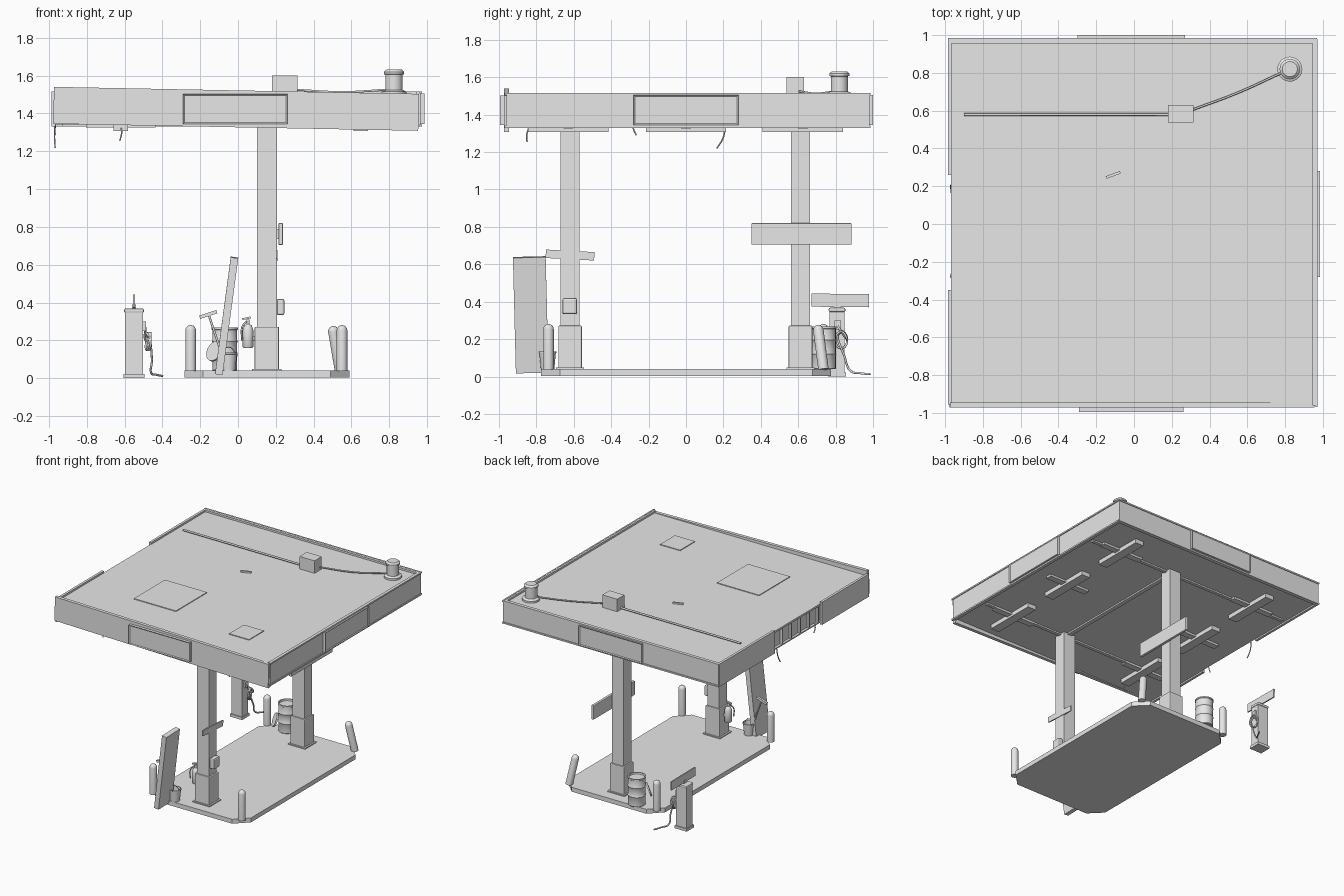
import bpy, bmesh, math
from mathutils import Vector, Matrix

if "Cube" in bpy.data.objects:
    bpy.data.objects.remove(bpy.data.objects["Cube"])

GREY = bpy.data.materials.new("painted grey")
GREY.diffuse_color = (0.8, 0.8, 0.8, 1)
GREY.use_nodes = True
GREY.node_tree.nodes["Principled BSDF"].inputs["Base Color"].default_value = GREY.diffuse_color


def finish(name, bm, smooth=False):
    me = bpy.data.meshes.new(name)
    bmesh.ops.recalc_face_normals(bm, faces=bm.faces)
    bm.to_mesh(me)
    bm.free()
    me.materials.append(GREY)
    ob = bpy.data.objects.new(name, me)
    bpy.context.collection.objects.link(ob)
    if smooth:
        bpy.ops.object.select_all(action='DESELECT')
        ob.select_set(True)
        bpy.context.view_layer.objects.active = ob
        bpy.ops.object.shade_smooth_by_angle(angle=math.radians(40))
    return ob


def box(name, x, y, z, rot=None, bevel=0.0):
    """Box from (min, max) ranges, optionally turned (axis, degrees) about its centre."""
    bm = bmesh.new()
    size = Vector((x[1] - x[0], y[1] - y[0], z[1] - z[0]))
    mid = Vector((x[0] + x[1], y[0] + y[1], z[0] + z[1])) / 2
    r = Matrix.Rotation(math.radians(rot[1]), 4, rot[0]) if rot else Matrix()
    bmesh.ops.create_cube(bm, size=1, matrix=Matrix.Translation(mid) @ r @ Matrix.Diagonal(size.to_4d()))
    if bevel:
        bmesh.ops.bevel(bm, geom=bm.edges[:], offset=bevel, segments=2, profile=0.5, affect='EDGES')
    return finish(name, bm)


def lathe(name, base, profile, axis=(0, 0, 1), sides=24):
    """Turned solid from (radius, height) points, standing on base along axis."""
    bm = bmesh.new()
    m = Matrix.Translation(base) @ Vector((0, 0, 1)).rotation_difference(Vector(axis)).to_matrix().to_4x4()
    rings = []
    for r, h in profile:
        rings.append([bm.verts.new(m @ Vector((r * math.cos(a), r * math.sin(a), h)))
                      for a in (2 * math.pi * i / sides for i in range(sides))])
    for a, b in zip(rings, rings[1:]):
        for i in range(sides):
            j = (i + 1) % sides
            bm.faces.new((a[i], a[j], b[j], b[i]))
    bm.faces.new(rings[0])
    bm.faces.new(rings[-1])
    return finish(name, bm, True)


def tube(name, pts, r, curved=True):
    cu = bpy.data.curves.new(name, 'CURVE')
    cu.dimensions = '3D'
    cu.bevel_depth, cu.bevel_resolution, cu.use_fill_caps = r, 1, True
    if curved:
        sp = cu.splines.new('BEZIER')
        sp.bezier_points.add(len(pts) - 1)
        for p, c in zip(sp.bezier_points, pts):
            p.co, p.handle_left_type, p.handle_right_type = c, 'AUTO', 'AUTO'
        sp.resolution_u = 5
    else:
        sp = cu.splines.new('POLY')
        sp.points.add(len(pts) - 1)
        for p, c in zip(sp.points, pts):
            p.co = (*c, 1)
    cu.materials.append(GREY)
    bpy.context.collection.objects.link(bpy.data.objects.new(name, cu))


def sign(name, x, y, z, normal):
    """Panel with a raised frame around a recessed face on its outer side."""
    ob = box(name, x, y, z)
    bm = bmesh.new()
    bm.from_mesh(ob.data)
    f = max(bm.faces, key=lambda f: f.normal.dot(Vector(normal)))
    bmesh.ops.inset_region(bm, faces=[f], thickness=0.01)
    bmesh.ops.translate(bm, verts=f.verts[:], vec=-0.006 * Vector(normal))
    bm.to_mesh(ob.data)
    bm.free()


# Kerbed island with chamfered corners
bm = bmesh.new()
cx, hx, hy, c = 0.153, 0.437, 0.775, 0.1
outline = [(hx - c, -hy), (hx, c - hy), (hx, hy - c), (hx - c, hy),
           (c - hx, hy), (-hx, hy - c), (-hx, c - hy), (c - hx, -hy)]
face = bm.faces.new([bm.verts.new((cx + x, y, 0.004)) for x, y in outline])
top = bmesh.ops.extrude_face_region(bm, geom=[face])
bmesh.ops.translate(bm, verts=[v for v in top['geom'] if isinstance(v, bmesh.types.BMVert)], vec=(0, 0, 0.036))
finish("island", bm)

# Columns with foot plates and sleeves
for n, y in (("front", -0.62), ("back", 0.612)):
    box(n + "_column", (0.1, 0.205), (y - 0.05, y + 0.05), (0.04, 1.34))
    box(n + "_column_sleeve", (0.088, 0.217), (y - 0.063, y + 0.063), (0.04, 0.272), bevel=0.006)
    box(n + "_column_foot", (0.075, 0.23), (y - 0.075, y + 0.075), (0.038, 0.048))

# Canopy deck, soffit and inner walls
box("roof_deck", (-0.97, 0.955), (-0.955, 0.965), (1.485, 1.5))
box("soffit", (-0.965, 0.955), (-0.955, 0.965), (1.342, 1.352))
box("inner_wall", (-0.945, -0.935), (-0.95, 0.96), (1.35, 1.487))
for i in range(6):
    y = -0.33 + i * 0.115
    box("wall_rib", (-0.965, -0.94), (y - 0.006, y + 0.006), (1.35, 1.487))

# Fascias: front one hangs crooked, left one has a missing stretch
box("front_fascia", (-0.975, 0.955), (-0.972, -0.945), (1.327, 1.522), rot=('Y', 1.1))
box("back_fascia", (-0.98, 0.965), (0.955, 0.98), (1.33, 1.515))
box("right_fascia", (0.945, 0.965), (-0.96, 0.975), (1.33, 1.515))
box("left_fascia_back", (-0.985, -0.965), (0.26, 0.975), (1.33, 1.515))
box("left_fascia_front", (-0.985, -0.965), (-0.955, -0.35), (1.33, 1.515))
for z in (1.33, 1.505):
    box("back_trim", (-0.985, 0.97), (0.975, 0.986), (z, z + 0.012))
    box("right_trim", (0.96, 0.972), (-0.97, 0.98), (z, z + 0.012))
sign("front_sign", (-0.29, 0.262), (-0.995, -0.965), (1.345, 1.503), (0, -1, 0))
sign("back_sign", (-0.3, 0.27), (0.975, 1.0), (1.345, 1.505), (0, 1, 0))
sign("right_sign", (0.96, 0.985), (-0.28, 0.28), (1.345, 1.505), (1, 0, 0))

# Roof patches, loose stick, junction box, conduit and vent
box("large_roof_patch", (-0.52, -0.14), (-0.6, -0.2), (1.495, 1.506))
box("small_roof_patch", (0.41, 0.59), (-0.7, -0.51), (1.495, 1.506))
box("roof_stick", (-0.15, -0.07), (0.253, 0.267), (1.498, 1.512), rot=('Z', 20))
box("junction_box", (0.18, 0.315), (0.537, 0.63), (1.5, 1.602))
tube("conduit", [(-0.9, 0.58, 1.513), (0.19, 0.58, 1.513)], 0.008, False)
tube("vent_cable", [(0.31, 0.605, 1.525), (0.55, 0.695, 1.513), (0.78, 0.8, 1.525)], 0.006)
lathe("roof_vent", (0.825, 0.82, 1.5), [(0.066, 0), (0.066, 0.015), (0.046, 0.024), (0.046, 0.105),
      (0.054, 0.108), (0.054, 0.12), (0.04, 0.132)])

# Beams and cross-shaped light fixtures below the soffit
for y in (-0.62, 0.612):
    box("cross_beam", (-0.93, 0.92), (y - 0.014, y + 0.014), (1.33, 1.345))
box("long_beam", (0.135, 0.17), (-0.62, 0.61), (1.33, 1.345))
for x in (-0.62, 0.65):
    for y in (-0.63, 0.0, 0.625):
        box("light_fixture", (x - 0.038, x + 0.038), (y - 0.215, y + 0.215), (1.308, 1.345))
        box("fixture_bracket", (x - 0.185, x + 0.185), (y - 0.026, y + 0.026), (1.325, 1.345))

# Loose hanging wires
tube("edge_wire_back", [(-0.965, 0.21, 1.35), (-0.97, 0.2, 1.28), (-0.967, 0.165, 1.22)], 0.004)
tube("edge_wire_front", [(-0.965, -0.285, 1.36), (-0.97, -0.28, 1.32), (-0.967, -0.265, 1.29)], 0.004)
tube("fixture_wire", [(-0.62, -0.84, 1.33), (-0.615, -0.85, 1.3), (-0.625, -0.85, 1.255)], 0.004)

# Corner bollards, the back right one leaning
R = 0.028
dome = [(R, 0), (R, 0.215)] + [(R * math.cos(a), 0.215 + R * math.sin(a)) for a in
                               (math.radians(d) for d in (20, 40, 60, 80))]
for n, x, y, axis in (("front_left", -0.25, -0.735, (0, 0, 1)), ("front_right", 0.55, -0.735, (0, 0, 1)),
                      ("back_left", -0.25, 0.735, (0, 0, 1)), ("back_right", 0.54, 0.735, (-0.17, -0.13, 1))):
    lathe(n + "_bollard", (x, y, 0.038), dome, Vector(axis).normalized())

# Signs and box fixed to the columns
box("column_sign", (0.215, 0.237), (0.35, 0.885), (0.705, 0.82), bevel=0.004)
box("column_sign_mount", (0.2, 0.22), (0.585, 0.64), (0.735, 0.79))
box("small_column_sign", (0.2, 0.21), (-0.75, -0.49), (0.627, 0.672), rot=('X', -3))
box("switch_box", (0.205, 0.245), (-0.66, -0.583), (0.333, 0.42), bevel=0.01)

# Leaning board at the front
board = box("leaning_board", (-0.02, 0.02), (-0.0875, 0.0875), (-0.3, 0.3))
board.matrix_world = Matrix.Translation((-0.06, -0.83, 0.33)) @ Matrix.Shear('XY', 4, (0.275, -0.052))

# Drum with a loose lid
lathe("drum", (-0.07, 0.735, 0.04), [(0.062, 0), (0.066, 0.004), (0.066, 0.075), (0.069, 0.08), (0.066, 0.085),
      (0.066, 0.15), (0.069, 0.155), (0.066, 0.16), (0.066, 0.215), (0.07, 0.218), (0.07, 0.228),
      (0.06, 0.228), (0.058, 0.215)])
lathe("drum_lid", (-0.12, 0.66, 0.14), [(0.055, 0), (0.055, 0.012)], Vector((-0.7, -0.65, 0.35)).normalized())

# Bucket with squeegee
lathe("bucket", (-0.05, -0.74, 0.04), [(0.036, 0), (0.044, 0.085), (0.047, 0.087), (0.047, 0.095),
      (0.041, 0.095), (0.037, 0.03)])
tube("bucket_handle", [(-0.092, -0.74, 0.13), (-0.05, -0.75, 0.165), (-0.008, -0.74, 0.13)], 0.003)
tube("squeegee_handle", [(-0.07, -0.74, 0.08), (-0.155, -0.755, 0.335)], 0.006, False)
box("squeegee_head", (-0.205, -0.11), (-0.764, -0.746), (0.328, 0.346), rot=('Y', -18))

# Fire extinguisher beside the front column
lathe("extinguisher", (0.053, -0.62, 0.16), [(0.024, 0), (0.028, 0.006), (0.028, 0.095), (0.02, 0.118),
      (0.009, 0.126), (0.009, 0.15)])
box("extinguisher_lever", (0.022, 0.068), (-0.627, -0.613), (0.312, 0.322), rot=('Y', -12))
box("extinguisher_bracket", (0.05, 0.102), (-0.632, -0.608), (0.2, 0.22))
tube("extinguisher_hose", [(0.045, -0.625, 0.3), (0.022, -0.645, 0.27), (0.022, -0.645, 0.2)], 0.005)

# Air pump standing apart, with sign and hose
box("pump_foot", (-0.605, -0.495), (0.76, 0.855), (0.0, 0.022))
box("pump_body", (-0.598, -0.502), (0.768, 0.847), (0.02, 0.352))
box("pump_cap", (-0.603, -0.497), (0.763, 0.852), (0.345, 0.368), bevel=0.008)
box("pump_sign", (-0.555, -0.545), (0.67, 0.978), (0.372, 0.442), rot=('X', -0.6))
box("pump_sign_post", (-0.56, -0.54), (0.79, 0.825), (0.36, 0.39))
box("hose_holder", (-0.505, -0.487), (0.795, 0.83), (0.25, 0.3))
coil = [(-0.475 + 0.012 * math.sin(i * 1.3), 0.83 + 0.032 * math.cos(i * math.pi / 2),
         0.195 + 0.045 * math.sin(i * math.pi / 2)) for i in range(10)]
tube("air_hose", [(-0.49, 0.81, 0.27)] + coil + [(-0.455, 0.85, 0.1), (-0.46, 0.88, 0.03),
     (-0.43, 0.93, 0.018), (-0.4, 0.985, 0.012)], 0.006)
